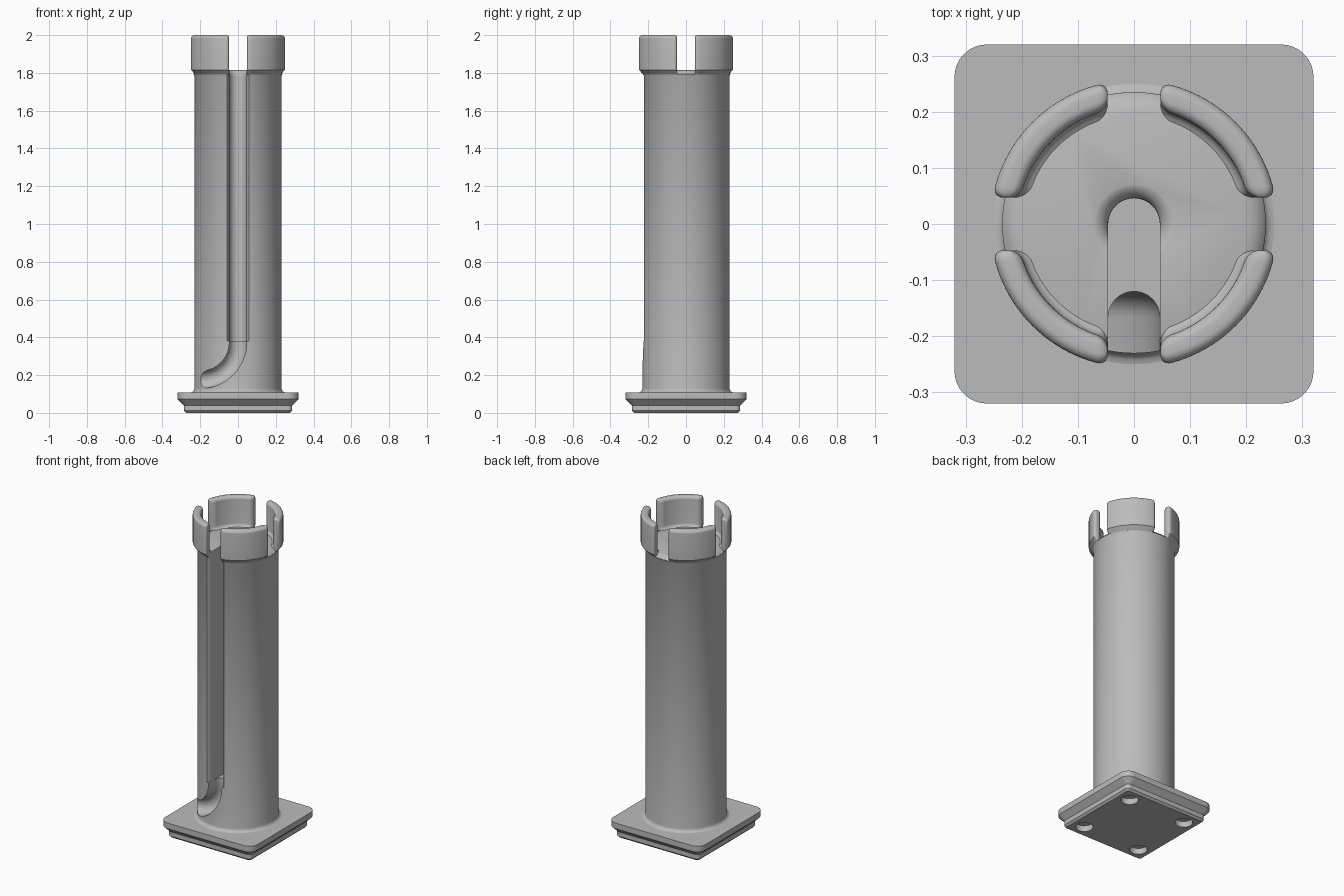
import bpy, bmesh
from math import sin, cos, pi, asin, radians
from mathutils import Vector

if "Cube" in bpy.data.objects:
    bpy.data.objects.remove(bpy.data.objects["Cube"])

grey = bpy.data.materials.new("plain_grey")
grey.use_nodes = True
grey.diffuse_color = (0.5, 0.5, 0.5, 1)
grey.node_tree.nodes["Principled BSDF"].inputs["Base Color"].default_value = (0.5, 0.5, 0.5, 1)


def loft(name, rings, closed=False):
    """Skin a list of equal point rings; cap both ends unless closed."""
    bm = bmesh.new()
    rows = [[bm.verts.new(p) for p in ring] for ring in rings]
    n = len(rows[0])
    for a, b in zip(rows, rows[1:] + ([rows[0]] if closed else [])):
        for i in range(n):
            j = (i + 1) % n
            bm.faces.new((a[i], a[j], b[j], b[i]))
    if not closed:
        bm.faces.new(rows[0])
        bm.faces.new(rows[-1])
    bmesh.ops.recalc_face_normals(bm, faces=bm.faces)
    mesh = bpy.data.meshes.new(name)
    bm.to_mesh(mesh)
    bm.free()
    mesh.materials.append(grey)
    obj = bpy.data.objects.new(name, mesh)
    bpy.context.collection.objects.link(obj)
    return obj


def turned(name, profile, sides=96, centre=(0, 0)):
    """Solid of revolution from (radius, z) points, capped at both ends."""
    return loft(name, [[(centre[0] + r * cos(2 * pi * i / sides),
                         centre[1] + r * sin(2 * pi * i / sides), z)
                        for i in range(sides)] for r, z in profile])


def rounded_square(half, radius, z, steps=8):
    pts = []
    for q in range(4):
        sx, sy = ((1, 1), (-1, 1), (-1, -1), (1, -1))[q]
        for k in range(steps + 1):
            a = (q + k / steps) * pi / 2
            pts.append((sx * (half - radius) + radius * cos(a),
                        sy * (half - radius) + radius * sin(a), z))
    return pts


def select(obj):
    bpy.ops.object.select_all(action='DESELECT')
    obj.select_set(True)
    bpy.context.view_layer.objects.active = obj


def cut(obj, cutter):
    cutter.hide_render = True
    mod = obj.modifiers.new("cut", 'BOOLEAN')
    mod.operation = 'DIFFERENCE'
    mod.solver = 'EXACT'
    mod.object = cutter
    select(obj)
    bpy.ops.object.modifier_apply(modifier=mod.name)
    bpy.data.objects.remove(cutter)


def smooth(obj, angle=35):
    select(obj)
    bpy.ops.object.shade_smooth_by_angle(angle=radians(angle))


# Stepped square foot with four round pockets underneath
foot = loft("foot", [rounded_square(*s) for s in (
    (0.275, 0.012, 0), (0.287, 0.025, 0.012), (0.287, 0.025, 0.04),
    (0.32, 0.058, 0.073), (0.32, 0.058, 0.108))])
for x in (-0.2, 0.2):
    for y in (-0.2, 0.2):
        cut(foot, turned("pocket_cutter", [(0.05, -0.02), (0.05, 0.037)], 32, (x, y)))
smooth(foot, 25)

# Round column with a flared bottom and a slightly domed rim
column = turned("column", [
    (0.25, 0.1), (0.25, 0.108), (0.242, 0.11), (0.236, 0.115), (0.232, 0.122),
    (0.2305, 0.13), (0.2305, 1.785), (0.235, 1.793), (0.228, 1.803),
    (0.215, 1.811), (0.2, 1.815)])

# Front channel: round back, straight sides, eased front edges
W = 0.046
plan = [(W * cos(pi * k / 24), W * sin(pi * k / 24)) for k in range(25)]
plan += [(-W, -0.2), (-0.05, -0.213), (-0.063, -0.23), (-0.063, -0.3),
         (0.063, -0.3), (0.063, -0.23), (0.05, -0.213), (W, -0.2)]
cut(column, loft("channel_cutter", [[(x, y, z) for x, y in plan] for z in (0.38, 1.9)]))

# Shallow bend that leads the channel out to the side
section = [(W * cos(pi * k / 16), -0.166 + W * sin(pi * k / 16)) for k in range(17)]
section += [(-W, -0.3), (W, -0.3)]
R = 0.2
bend = [[(s, y, 0.39) for s, y in section]]
for k in range(25):
    a = k / 24 * pi / 2
    bend.append([(-R + (R + s) * cos(a), y, 0.375 - (R + s) * sin(a)) for s, y in section])
cut(column, loft("bend_cutter", bend))

# Eased mouth at the top of the channel
mouth = [(W - 0.001, 1.77)]
mouth += [(0.078 - 0.032 * cos(k * pi / 16), 1.784 + 0.032 * sin(k * pi / 16)) for k in range(9)]
mouth += [(0.08, 1.85)]
cut(column, turned("mouth_cutter", mouth, 64))
smooth(column)

# Four curved prongs around the rim, with rounded tops and ends
MID, GAP, EASE = 0.232, 0.047, 0.02
prong_profile = [(0.2, 1.79), (0.23, 1.788), (0.2565, 1.816)]
prong_profile += [(0.2385 + 0.018 * cos(k * pi / 12), 1.982 + 0.018 * sin(k * pi / 12))
                  for k in range(7)]
prong_profile += [(0.226 - 0.018 * sin(k * pi / 12), 1.982 + 0.018 * cos(k * pi / 12))
                  for k in range(7)]
prong_profile += [(0.208, 1.835), (0.206, 1.825), (0.2, 1.818), (0.192, 1.814)]

# Each station holds (gap distance, section scale, position along the arc)
ends = [(GAP + EASE * (1 - sin(t)), 1 - 0.75 * (1 - cos(t)), 0)
        for t in [pi / 2 - k * pi / 12 for k in range(7)]]
ends = [(GAP + EASE * (1 - cos(k * pi / 12)), 0.25 + 0.75 * sin(k * pi / 12), 0)
        for k in range(7)]
stations = ends + [(GAP + EASE, 1, k / 20) for k in range(1, 20)]
stations += [(g, s, 1) for g, s, _ in reversed(ends)]


def prong_ring(gap, scale, f, turn):
    ring = []
    for r, z in prong_profile:
        r = MID + (r - MID) * scale
        if z > 1.9:
            z -= 0.012 * (1 - scale)
        start = asin(gap / r)
        a = turn + start + f * (pi / 2 - 2 * start)
        ring.append((r * cos(a), r * sin(a), z))
    return ring


for i, label in enumerate(("back_left", "back_right", "front_right", "front_left")):
    smooth(loft("prong_" + label, [prong_ring(g, s, f, i * pi / 2) for g, s, f in stations]), 40)
